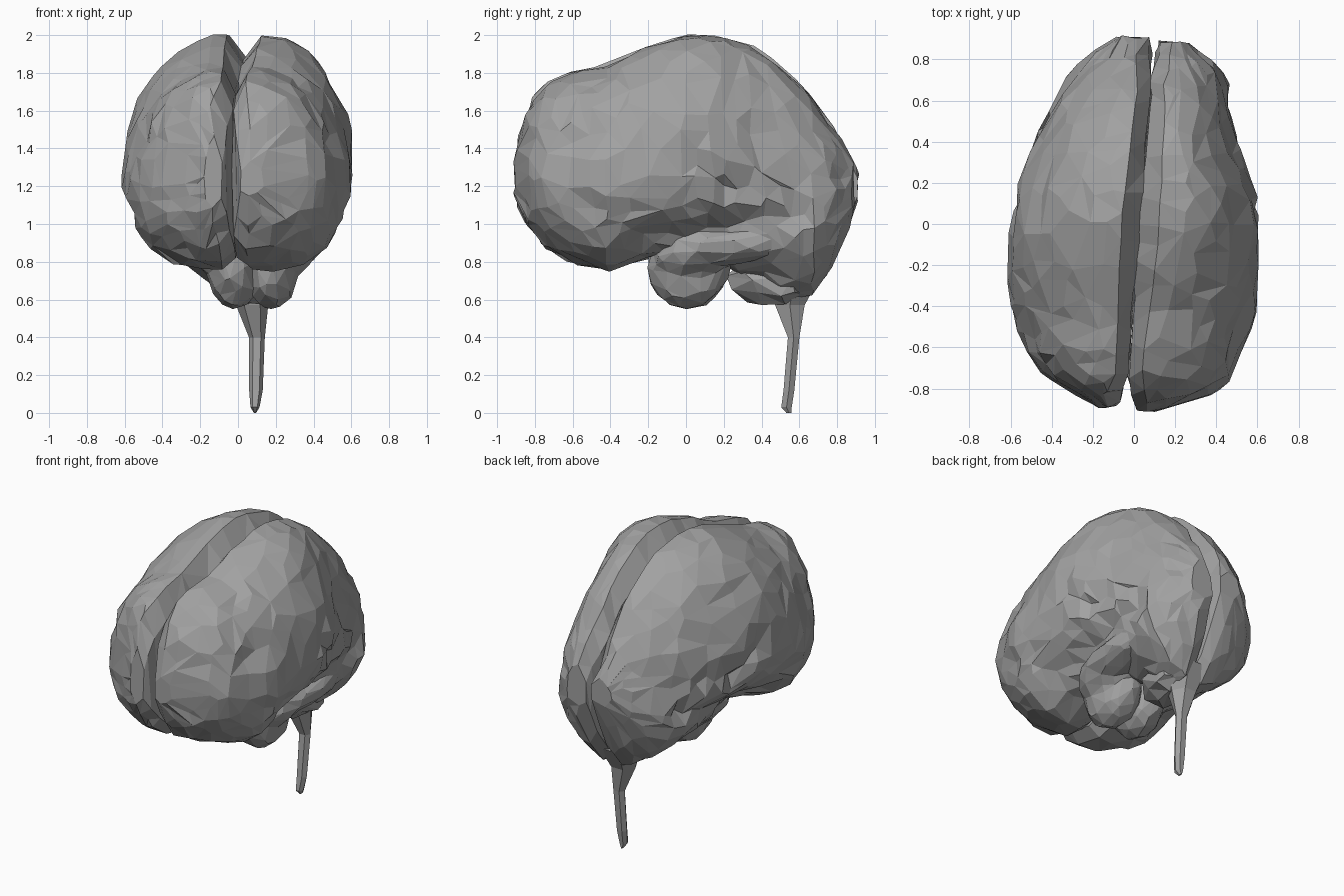
import bpy, bmesh, math, random
from mathutils import Vector, Matrix, noise

random.seed(4)
cube = bpy.data.objects.get("Cube")
if cube:
    bpy.data.objects.remove(cube, do_unlink=True)

GREY = (0.36, 0.36, 0.36, 1.0)
mat = bpy.data.materials.new("matte grey")
mat.use_nodes = True
mat.diffuse_color = GREY
bsdf = mat.node_tree.nodes["Principled BSDF"]
bsdf.inputs["Base Color"].default_value = GREY
bsdf.inputs["Roughness"].default_value = 0.8

# Stations front to back: y, top z, bottom z, right x, left x, lower taper, midline inset
STATIONS = [
    (-0.91, 1.36, 1.15, -0.14, 0.11, 1.0, 0.07),
    (-0.87, 1.53, 1.05, -0.20, 0.25, 0.9, 0.05),
    (-0.82, 1.64, 0.97, -0.31, 0.39, 0.9, 0.03),
    (-0.75, 1.74, 0.88, -0.43, 0.46, 0.85, 0.01),
    (-0.62, 1.80, 0.80, -0.53, 0.53, 0.8, 0.0),
    (-0.44, 1.83, 0.75, -0.59, 0.59, 0.75, 0.0),
    (-0.20, 1.94, 0.82, -0.61, 0.60, 0.75, 0.0),
    (0.00, 2.00, 0.87, -0.60, 0.61, 0.8, 0.0),
    (0.15, 2.00, 0.82, -0.57, 0.59, 1.1, 0.0),
    (0.35, 1.94, 0.70, -0.51, 0.52, 1.5, 0.0),
    (0.55, 1.80, 0.60, -0.43, 0.48, 1.8, 0.0),
    (0.68, 1.65, 0.62, -0.36, 0.46, 1.7, 0.0),
    (0.78, 1.50, 0.79, -0.25, 0.40, 1.3, 0.02),
    (0.86, 1.38, 0.98, -0.16, 0.30, 1.0, 0.03),
    (0.91, 1.29, 1.13, -0.08, 0.24, 1.0, 0.04),
]

# Grooves on the outer sides: start (y, z), end (y, z), depth as a share of width, half width
GROOVES = [
    ((-0.25, 0.92), (0.60, 1.05), 0.13, 0.055),
    ((0.22, 1.20), (0.70, 1.23), 0.07, 0.055),
    ((0.02, 1.38), (0.24, 1.15), 0.07, 0.05),
    ((-0.60, 1.44), (-0.46, 1.50), 0.05, 0.05),
    ((-0.50, 1.08), (-0.20, 1.06), 0.04, 0.05),
    ((0.05, 1.71), (0.28, 1.67), 0.06, 0.05),
    ((0.40, 1.48), (0.60, 1.58), 0.05, 0.05),
]


def station(y):
    """Station values interpolated at y."""
    for a, b in zip(STATIONS, STATIONS[1:]):
        if y <= b[0]:
            f = (y - a[0]) / (b[0] - a[0])
            return [p + (q - p) * f for p, q in zip(a, b)]
    return list(STATIONS[-1])


def midline(y):
    return 0.03 + 0.08 * y


def groove_depth(y, z):
    total = 0.0
    p = Vector((y, z))
    for a, b, depth, width in GROOVES:
        a, b = Vector(a), Vector(b)
        f = max(0.0, min(1.0, (p - a).dot(b - a) / (b - a).length_squared))
        total += depth * math.exp(-((p - a.lerp(b, f)).length / width) ** 2)
    return min(total, 0.16)


def finish(bm, name, bump=0.0, jitter=0.0, ratio=1.0, voxel=0.0):
    """Roughen the surface, turn it into an object, fuse and facet it."""
    bmesh.ops.recalc_face_normals(bm, faces=bm.faces)
    bm.normal_update()
    for v in bm.verts:
        n = noise.noise(v.co * 4.5) * bump + random.uniform(-jitter, jitter)
        v.co += v.normal * n
    me = bpy.data.meshes.new(name)
    bm.to_mesh(me)
    bm.free()
    me.materials.append(mat)
    ob = bpy.data.objects.new(name, me)
    bpy.context.collection.objects.link(ob)
    if voxel:
        fuse = ob.modifiers.new("fuse", 'REMESH')
        fuse.mode = 'VOXEL'
        fuse.voxel_size = voxel
    if ratio < 1.0:
        dec = ob.modifiers.new("facets", 'DECIMATE')
        dec.ratio = ratio


def bridge(bm, rings):
    """Skin closed rings of equal length and cap both ends."""
    for a, b in zip(rings, rings[1:]):
        for i in range(len(a)):
            j = (i + 1) % len(a)
            bm.faces.new((a[i], a[j], b[j], b[i]))
    bm.faces.new(rings[0])
    bm.faces.new(rings[-1])


def hemisphere(name, side, front, back):
    bm = bmesh.new()
    rings = []
    steps, arc = 34, 24
    for k in range(steps + 1):
        # Closer spacing near the two ends
        f = k / steps
        f = 0.4 * f + 0.3 * (1 - math.cos(math.pi * f))
        y = front + (back - front) * f
        _, zt, zb, xr, xl, taper, inset = station(y)
        xf = midline(y)
        width = abs((xl if side > 0 else xr) - xf)
        # The fissure is widest half way along
        gap = min(inset + 0.045 + 0.045 * math.cos(1.7 * y), width * 0.6)
        zc = 0.4 * zt + 0.6 * zb
        loop = []
        for i in range(arc + 1):
            t = math.pi * i / arc
            upper = t < math.pi / 2
            s = max(math.sin(t), 0.0) ** (1.0 if upper else taper)
            z = zc + math.cos(t) * ((zt - zc) if upper else (zc - zb))
            d = (gap + (width - gap) * s) * (1 - groove_depth(y, z))
            loop.append((xf + side * d, y, z))
        # Inner wall that forms the long fissure
        cut = min(0.13, 0.3 * (zt - zb))
        for z in (zb + cut * 0.5, (zt + zb) / 2, zt - cut):
            loop.append((xf + side * inset * 0.8, y, z))
        rings.append([bm.verts.new(c) for c in loop])
    bridge(bm, rings)
    bmesh.ops.remove_doubles(bm, verts=bm.verts, dist=0.022)
    finish(bm, name, 0.015, 0.009, 0.34)


def add_lobe(bm, centre, radii, tilt=0.0):
    m = (Matrix.Translation(centre) @ Matrix.Rotation(tilt, 4, 'X')
         @ Matrix.Diagonal((*radii, 1)))
    bmesh.ops.create_icosphere(bm, subdivisions=3, radius=1, matrix=m)


# Two halves of the cerebrum
hemisphere("left_hemisphere", 1, -0.91, 0.885)
hemisphere("right_hemisphere", -1, -0.885, 0.91)

# Temporal lobes, each fused with the ridge running back and up from it
for word, side in (("left", 1), ("right", -1)):
    bm = bmesh.new()
    add_lobe(bm, (0.08 + side * 0.10, 0.01, 0.77), (0.145, 0.215, 0.215))
    add_lobe(bm, (0.08 + side * 0.17, 0.05, 0.85), (0.15, 0.22, 0.12), math.radians(15))
    add_lobe(bm, (0.05 + side * 0.26, 0.27, 0.90), (0.14, 0.38, 0.11), math.radians(5))
    finish(bm, word + "_temporal_lobe", 0.02, 0.01, 0.07, 0.025)

# Small lobe under the back
bm = bmesh.new()
add_lobe(bm, (0.08, 0.46, 0.70), (0.17, 0.23, 0.13))
finish(bm, "hindbrain", 0.03, 0.012, 0.2)

# Stem: centre x, centre y, z, half width x, half width y
bm = bmesh.new()
rings = []
for cx, cy, z, rx, ry in [(0.08, 0.58, 0.72, 0.14, 0.15), (0.075, 0.55, 0.57, 0.085, 0.09),
                          (0.10, 0.57, 0.40, 0.042, 0.035), (0.095, 0.545, 0.12, 0.036, 0.033),
                          (0.09, 0.532, 0.03, 0.024, 0.032), (0.09, 0.545, 0.0, 0.006, 0.016)]:
    rings.append([bm.verts.new((cx + rx * math.cos(a), cy + ry * math.sin(a), z))
                  for a in (math.tau * i / 6 for i in range(6))])
bridge(bm, rings)
finish(bm, "brain_stem")
